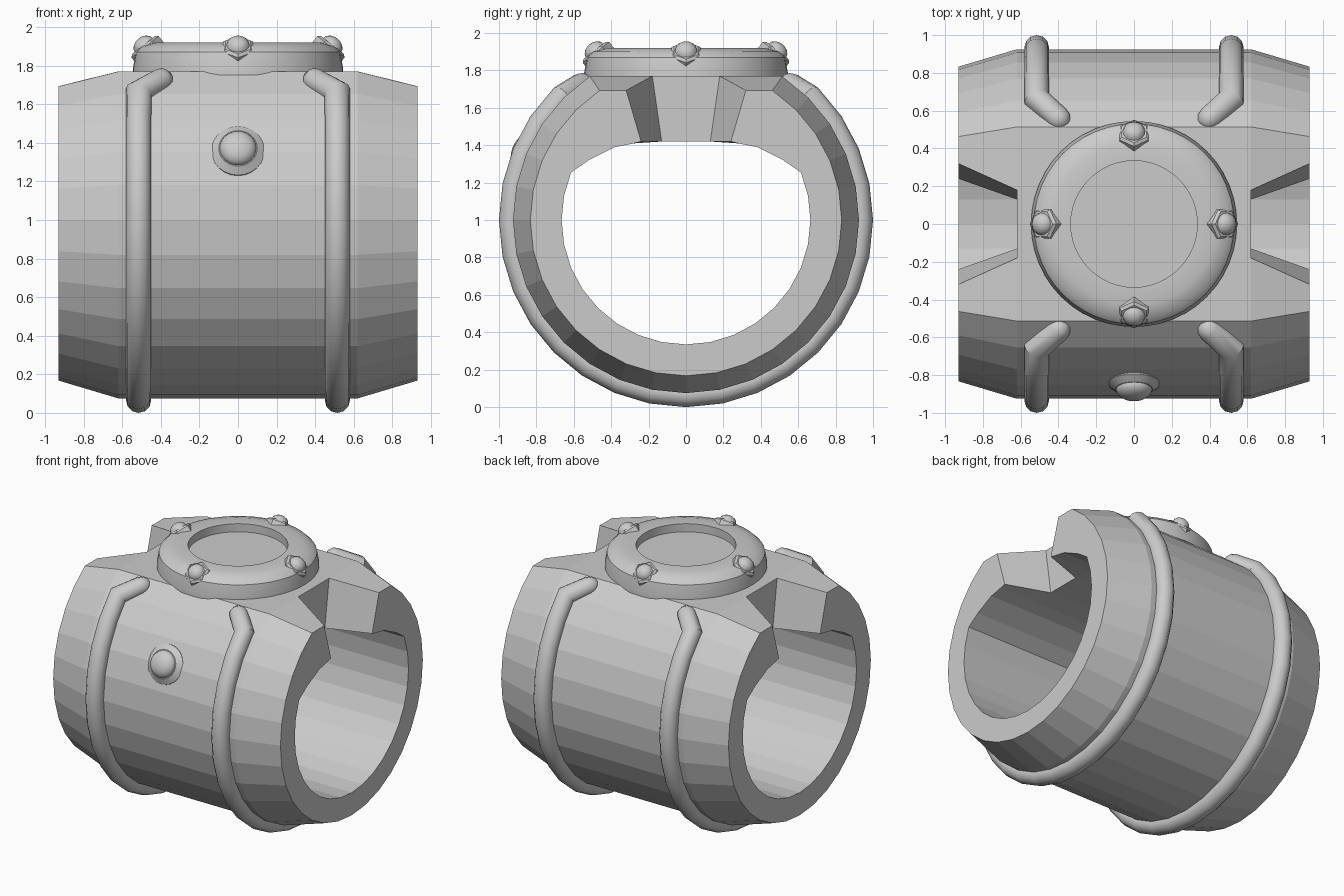
import bpy, bmesh
from math import radians, sin, cos, pi
from mathutils import Vector, Matrix

if "Cube" in bpy.data.objects:
    bpy.data.objects.remove(bpy.data.objects["Cube"])

grey = bpy.data.materials.new("plain_grey")
grey.use_nodes = True
COLOUR = (0.6, 0.6, 0.6, 1)
grey.diffuse_color = COLOUR
grey.node_tree.nodes["Principled BSDF"].inputs["Base Color"].default_value = COLOUR

AXIS_Z = 1.0      # height of the barrel's axis
STEP = 11.25      # degrees per barrel facet


def finish(name, bm, smooth=None):
    bmesh.ops.recalc_face_normals(bm, faces=bm.faces)
    mesh = bpy.data.meshes.new(name)
    bm.to_mesh(mesh)
    bm.free()
    mesh.materials.append(grey)
    obj = bpy.data.objects.new(name, mesh)
    bpy.context.collection.objects.link(obj)
    if smooth:
        bpy.ops.object.select_all(action='DESELECT')
        obj.select_set(True)
        bpy.context.view_layer.objects.active = obj
        bpy.ops.object.shade_smooth_by_angle(angle=radians(smooth))
    return obj


def lathe(name, profile, sides, matrix=Matrix(), smooth=None):
    """Spin (radius, height) points about local z; the ends are capped."""
    bm = bmesh.new()
    rings = [[bm.verts.new(matrix @ Vector((r * cos(2 * pi * i / sides),
                                            r * sin(2 * pi * i / sides), h)))
              for i in range(sides)] for r, h in profile]
    for a, b in zip(rings, rings[1:]):
        for i in range(sides):
            j = (i + 1) % sides
            bm.faces.new((a[i], a[j], b[j], b[i]))
    bm.faces.new(rings[0])
    bm.faces.new(rings[-1])
    return finish(name, bm, smooth)


def dome(radius, height, base):
    """Profile of a rounded cap."""
    return [(radius * cos(radians(a)), base + height * sin(radians(a)))
            for a in (0, 25, 50, 70, 85)]


def arc(radius, start, scale=1.0):
    """Facet corners (y, z offset) from a start angle down to the bottom."""
    n = round((start + 90) / STEP)
    return [(radius * scale * cos(radians(start - i * STEP)),
             radius * scale * sin(radians(start - i * STEP))) for i in range(n + 1)]


# Barrel: hollow faceted tube, flat on top, tapered and notched at both ends
def barrel():
    bm = bmesh.new()

    def ring(x, half):
        full = half + [(-y, z) for y, z in reversed(half[:-1])]
        return [bm.verts.new((x, y, AXIS_Z + z)) for y, z in full]

    outer, inner = [], []
    for x, scale, top, low in ((-.93, .9, .32, .24), (-.62, 1, .18, .13),
                               (.62, 1, .18, .13), (.93, .9, .32, .24)):
        outer.append(ring(x, [(top, .77 * scale)] + arc(.925, 56.25, scale)))
        inner.append(ring(x, [(low, .42), (.28, .41), (.38, .39), (.52, .32)]
                          + arc(.665, 22.5)))

    def bridge(a, b):
        for i in range(len(a) - 1):
            bm.faces.new((a[i], a[i + 1], b[i + 1], b[i]))

    for shell in (outer, inner):
        for a, b in zip(shell, shell[1:]):
            bridge(a, b)
        # roof between the two notches
        bm.faces.new((shell[1][0], shell[1][-1], shell[2][-1], shell[2][0]))
    for end, mid in ((0, 1), (3, 2)):
        bridge(outer[end], inner[end])
        # notch side walls and back wall
        for k in (0, -1):
            bm.faces.new((outer[end][k], outer[mid][k], inner[mid][k], inner[end][k]))
        bm.faces.new((outer[mid][0], outer[mid][-1], inner[mid][-1], inner[mid][0]))
    finish("barrel", bm)


barrel()


# Ribs: round bars wrapping under the barrel, ends bent inward on top
def rib(name, side):
    r, sides = .065, 12
    half = [Vector((side * .515, y, AXIS_Z + z)) for y, z in arc(.935, 45)]
    tip = Vector((side * .4, .56, 1.722))
    path = [tip] + half
    path += [Vector((p.x, -p.y, p.z)) for p in reversed(path[:-1])]
    # rounded ends
    d0, d1 = (path[0] - path[1]).normalized(), (path[-1] - path[-2]).normalized()
    caps = [(.5, .87), (.85, .53), (.98, .2)]
    points = [(path[0] + d0 * r * t, s) for t, s in reversed(caps)]
    points += [(p, 1) for p in path]
    points += [(path[-1] + d1 * r * t, s) for t, s in caps]
    bm = bmesh.new()
    rings = []
    for i, (p, s) in enumerate(points):
        before = (p - points[i - 1][0]).normalized() if i else d0 * -1
        after = (points[i + 1][0] - p).normalized() if i < len(points) - 1 else d1
        tangent = (before + after).normalized()
        out = Vector((0, p.y, p.z - AXIS_Z))
        out = (out - tangent * out.dot(tangent)).normalized()
        across = tangent.cross(out)
        # widen across the bend so the bar keeps its thickness
        miter = 1 / max(.6, before.dot(tangent))
        rings.append([bm.verts.new(p + r * s * (out * cos(2 * pi * k / sides)
                      + across * miter * sin(2 * pi * k / sides))) for k in range(sides)])
    for a, b in zip(rings, rings[1:]):
        for k in range(sides):
            j = (k + 1) % sides
            bm.faces.new((a[k], a[j], b[j], b[k]))
    bm.faces.new(rings[0])
    bm.faces.new(rings[-1])
    finish(name, bm, 32)


rib("left_rib", 1)
rib("right_rib", -1)

# Hatch: round collar with a sunken flat centre
lathe("hatch_collar", [(.545, 1.75), (.545, 1.785), (.53, 1.87), (.5, 1.9), (.43, 1.92),
                       (.335, 1.92), (.335, 1.86)], 48, smooth=30)

# Hatch bolts: tilted hex nuts with domed heads
for i, place in enumerate(("left", "back", "right", "front")):
    m = (Matrix.Rotation(i * pi / 2, 4, 'Z') @ Matrix.Translation((.472, 0, 1.885))
         @ Matrix.Rotation(radians(38), 4, 'Y'))
    lathe(place + "_bolt_nut", [(.09, -.05), (.09, .015), (.075, .028)], 6, m)
    lathe(place + "_bolt_head", dome(.06, .045, .025), 16, m, 40)

# Front knob: flared flange with a domed button, square to the barrel surface
m = (Matrix.Translation((0, 0, AXIS_Z)) @ Matrix.Rotation(radians(90 - 23), 4, 'X')
     @ Matrix.Translation((0, 0, .915)))
lathe("knob_flange", [(.138, -.02), (.138, .005), (.1, .035)], 24, m, 30)
lathe("knob_button", [(.095, .02)] + dome(.095, .05, .04), 24, m, 40)
